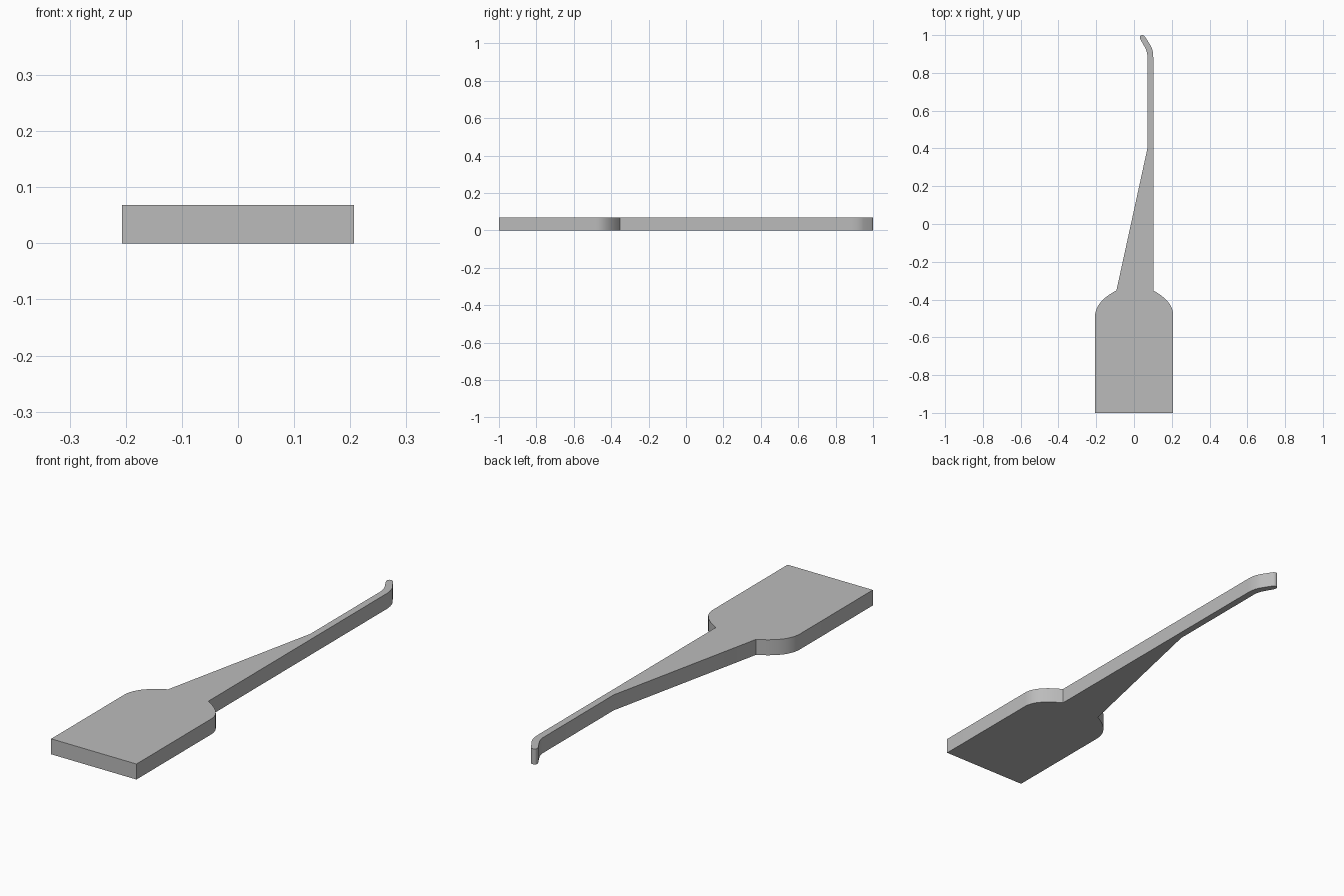
import bpy, bmesh, math
from mathutils import Vector

cube = bpy.data.objects.get("Cube")
if cube:
    bpy.data.objects.remove(cube, do_unlink=True)

HEIGHT = 0.068

grey = bpy.data.materials.new("plain grey")
grey.use_nodes = True
colour = (0.5, 0.5, 0.5, 1)
grey.diffuse_color = colour
bsdf = next(n for n in grey.node_tree.nodes if n.type == 'BSDF_PRINCIPLED')
bsdf.inputs["Base Color"].default_value = colour


def curve(start, control, end, steps=10):
    """Points of a quadratic curve, both ends included."""
    a, b, c = Vector(start), Vector(control), Vector(end)
    ts = [i / steps for i in range(steps + 1)]
    return [a * (1 - t) ** 2 + b * 2 * t * (1 - t) + c * t ** 2 for t in ts]


# Outline, anticlockwise from the front left corner of the blade
outline = [Vector((-0.207, -1)), Vector((0.207, -1))]
outline += curve((0.207, -0.48), (0.207, -0.41), (0.102, -0.352))   # right shoulder
outline += curve((0.102, 0.88), (0.102, 0.925), (0.084, 0.951))     # outer hook bend
outline += curve((0.058, 0.992), (0.052, 1.0), (0.044, 1.0), 4)     # rounded tip
outline += curve((0.040, 1.0), (0.025, 0.994), (0.036, 0.973), 5)
outline += curve((0.056, 0.938), (0.071, 0.912), (0.071, 0.885))    # inner hook bend
outline += [Vector((0.071, 0.40))]                                  # start of taper
outline += curve((-0.093, -0.352), (-0.207, -0.41), (-0.207, -0.495))  # left shoulder

# Solid plate raised from the outline
bm = bmesh.new()
base = bm.faces.new([bm.verts.new((p.x, p.y, 0)) for p in outline])
top = bmesh.ops.extrude_face_region(bm, geom=[base])["geom"]
bmesh.ops.translate(bm, vec=(0, 0, HEIGHT),
                    verts=[v for v in top if isinstance(v, bmesh.types.BMVert)])
bmesh.ops.recalc_face_normals(bm, faces=bm.faces)

mesh = bpy.data.meshes.new("blade_and_hooked_handle")
bm.to_mesh(mesh)
bm.free()
mesh.materials.append(grey)
plate = bpy.data.objects.new("blade_and_hooked_handle", mesh)
bpy.context.collection.objects.link(plate)

# Smooth bends, crisp rims
bpy.ops.object.select_all(action='DESELECT')
plate.select_set(True)
bpy.context.view_layer.objects.active = plate
bpy.ops.object.shade_smooth_by_angle(angle=math.radians(30))
